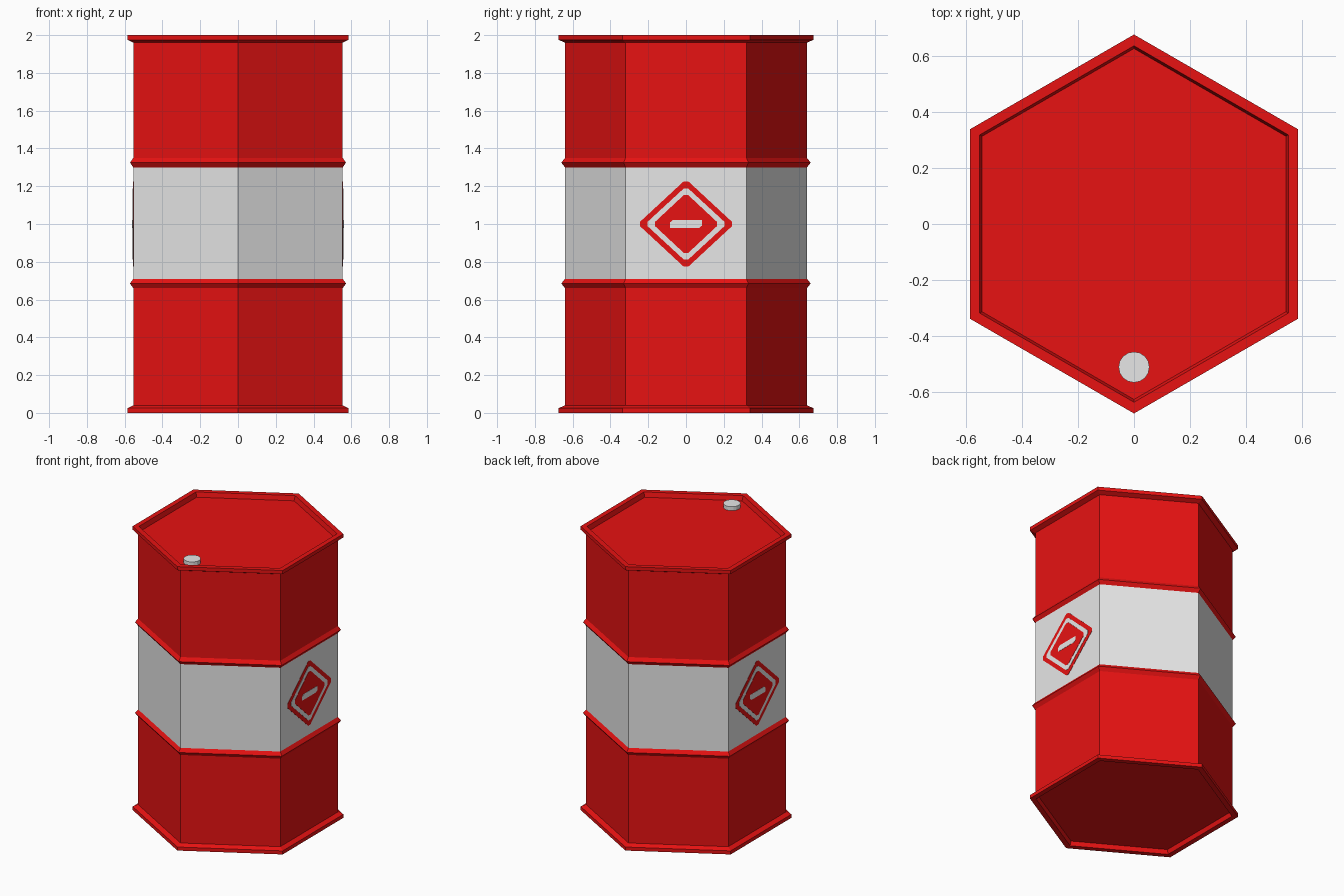
import bpy, bmesh, math
from mathutils import Matrix

if "Cube" in bpy.data.objects:
    bpy.data.objects.remove(bpy.data.objects["Cube"])


def material(name, rgb):
    m = bpy.data.materials.new(name)
    m.diffuse_color = (*rgb, 1)
    m.use_nodes = True
    m.node_tree.nodes["Principled BSDF"].inputs["Base Color"].default_value = m.diffuse_color
    return m


RED = material("red paint", (0.8, 0.006, 0.006))
WHITE = material("white paint", (0.8, 0.8, 0.8))


def finish(name, bm, *mats):
    bmesh.ops.recalc_face_normals(bm, faces=bm.faces[:])
    mesh = bpy.data.meshes.new(name)
    bm.to_mesh(mesh)
    bm.free()
    for m in mats:
        mesh.materials.append(m)
    ob = bpy.data.objects.new(name, mesh)
    bpy.context.collection.objects.link(ob)
    return ob


# Drum body: (corner radius, z) profile turned around six sides
R = 0.64
profile = [(0.625, 0.03), (0.635, 0), (0.675, 0), (0.675, 0.025), (R, 0.04),
           (R, 0.66), (0.66, 0.685), (R, 0.71),
           (R, 1.30), (0.66, 1.325), (R, 1.35),
           (R, 1.96), (0.675, 1.975), (0.675, 2), (0.635, 2), (0.625, 1.967)]
bm = bmesh.new()
rings = []
for r, z in profile:
    angles = [math.radians(90 + 60 * i) for i in range(6)]
    rings.append([bm.verts.new((r * math.cos(a), r * math.sin(a), z)) for a in angles])
for low, high in zip(rings, rings[1:]):
    for i in range(6):
        j = (i + 1) % 6
        bm.faces.new((low[i], low[j], high[j], high[i]))
bm.faces.new(rings[0])
bm.faces.new(rings[-1])
for f in bm.faces:
    zs = [v.co.z for v in f.verts]
    f.material_index = int(min(zs) > 0.7 and max(zs) < 1.31)  # white middle band
finish("drum_body", bm, RED, WHITE)

# Bung cap in the recessed lid
bm = bmesh.new()
bmesh.ops.create_cone(bm, cap_ends=True, segments=16, radius1=0.055, radius2=0.055,
                      depth=0.03, matrix=Matrix.Translation((0, -0.51, 1.98)))
finish("bung_cap", bm, WHITE)


# Hazard signs: stacked thin plates on the +x and -x sides
def plate(name, side, points, thick, mat):
    x = R * math.cos(math.radians(30))
    bm = bmesh.new()
    back = [bm.verts.new((side * (x - 0.001), y, 1.0 + z)) for y, z in points]
    front = [bm.verts.new((side * (x + thick), y, 1.0 + z)) for y, z in points]
    n = len(points)
    bm.faces.new(back)
    bm.faces.new(front)
    for i in range(n):
        j = (i + 1) % n
        bm.faces.new((back[i], back[j], front[j], front[i]))
    finish(name, bm, mat)


def diamond(a, b, c=0.012):
    # diamond with slightly clipped corners
    return [(a, -c), (a, c), (c, b), (-c, b), (-a, c), (-a, -c), (-c, -b), (c, -b)]


bar = [(-0.085, -0.02), (0.07, -0.02), (0.085, -0.008), (0.085, 0.02),
       (-0.07, 0.02), (-0.085, 0.008)]
for side, label in ((1, "right"), (-1, "left")):
    plate(label + "_sign_border", side, diamond(0.243, 0.226), 0.0015, RED)
    plate(label + "_sign_gap", side, diamond(0.203, 0.188), 0.003, WHITE)
    plate(label + "_sign_centre", side, diamond(0.163, 0.153), 0.0045, RED)
    plate(label + "_sign_bar", side, bar, 0.006, WHITE)
